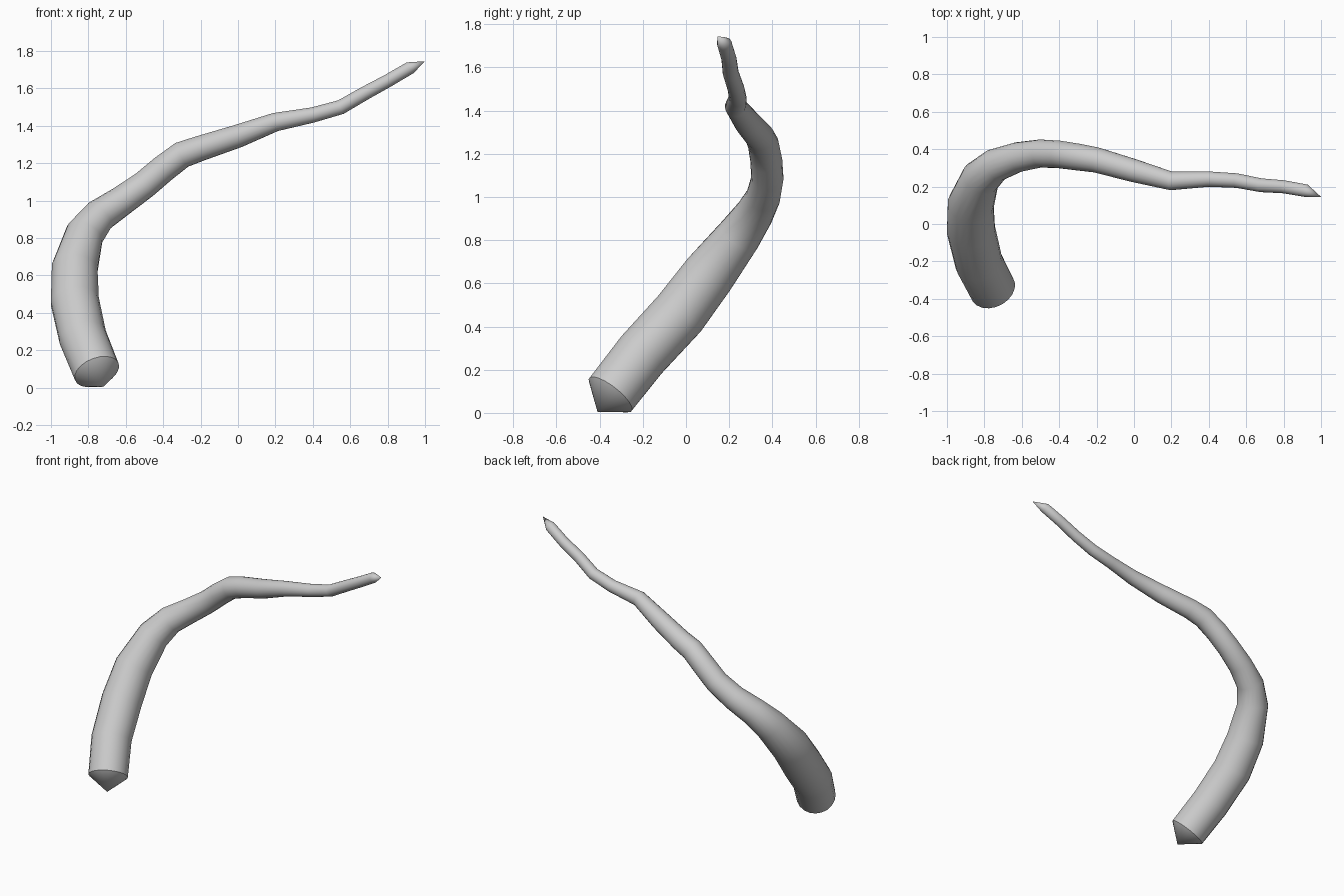
import bpy
import bmesh
import math
from mathutils import Vector

default_cube = bpy.data.objects.get("Cube")
if default_cube:
    bpy.data.objects.remove(default_cube, do_unlink=True)

SIDES = 20

# Centre line of the tendril: x, y, z, radius
PATH = [
    (-.755, -.35, .085, .125),
    (-.83, -.205, .27, .128),
    (-.872, -.03, .46, .13),
    (-.873, .105, .64, .124),
    (-.82, .245, .82, .104),
    (-.74, .315, .92, .09),
    (-.62, .358, 1.0, .08),
    (-.5, .377, 1.085, .075),
    (-.4, .372, 1.17, .074),
    (-.3, .358, 1.245, .072),
    (-.2, .342, 1.28, .068),
    (0, .285, 1.345, .062),
    (.2, .23, 1.42, .05),
    (.4, .24, 1.458, .041),
    (.55, .232, 1.5, .039),
    (.68, .207, 1.575, .037),
    (.8, .199, 1.64, .035),
    (.92, .178, 1.71, .034),
]
BASE_POINT = Vector((-.72, -.41, .005))
TIP_POINT = Vector((1, .145, 1.745))


def make_material(name, colour):
    material = bpy.data.materials.new(name)
    material.use_nodes = True
    material.diffuse_color = colour
    shader = material.node_tree.nodes["Principled BSDF"]
    shader.inputs["Base Color"].default_value = colour
    return material


def path_directions(points):
    """Averaged direction of the path at each point."""
    steps = [(b - a).normalized() for a, b in zip(points, points[1:])]
    inner = [(a + b).normalized() for a, b in zip(steps, steps[1:])]
    return [steps[0]] + inner + [steps[-1]]


def add_ring(bm, centre, direction, side, radius):
    """Circle of vertices square to the path."""
    up = direction.cross(side)
    ring = []
    for i in range(SIDES):
        angle = math.tau * i / SIDES
        offset = side * math.cos(angle) + up * math.sin(angle)
        ring.append(bm.verts.new(centre + offset * radius))
    return ring


def add_cone(bm, ring, apex):
    """Pointed cap closing one end of the tube."""
    point = bm.verts.new(apex)
    for i in range(SIDES):
        bm.faces.new((ring[i], ring[(i + 1) % SIDES], point))


def build_tendril(name, material):
    centres = [Vector(p[:3]) for p in PATH]
    directions = path_directions(centres)
    bm = bmesh.new()

    # Rings carried along the path without twisting
    side = directions[0].orthogonal().normalized()
    rings = []
    for centre, direction, station in zip(centres, directions, PATH):
        side = (side - direction * side.dot(direction)).normalized()
        rings.append(add_ring(bm, centre, direction, side, station[3]))

    # Tube walls
    for low, high in zip(rings, rings[1:]):
        for i in range(SIDES):
            j = (i + 1) % SIDES
            bm.faces.new((low[i], low[j], high[j], high[i]))

    # Pointed ends
    add_cone(bm, rings[0], BASE_POINT)
    add_cone(bm, rings[-1], TIP_POINT)
    bmesh.ops.recalc_face_normals(bm, faces=bm.faces[:])

    mesh = bpy.data.meshes.new(name)
    bm.to_mesh(mesh)
    bm.free()
    mesh.materials.append(material)
    tendril = bpy.data.objects.new(name, mesh)
    bpy.context.collection.objects.link(tendril)
    return tendril


grey = make_material("plain grey", (.6, .6, .6, 1))
tendril = build_tendril("tapered_tendril", grey)

# Smooth walls with a crisp rim at the base
bpy.ops.object.select_all(action="DESELECT")
tendril.select_set(True)
bpy.context.view_layer.objects.active = tendril
bpy.ops.object.shade_smooth_by_angle(angle=math.radians(40))
